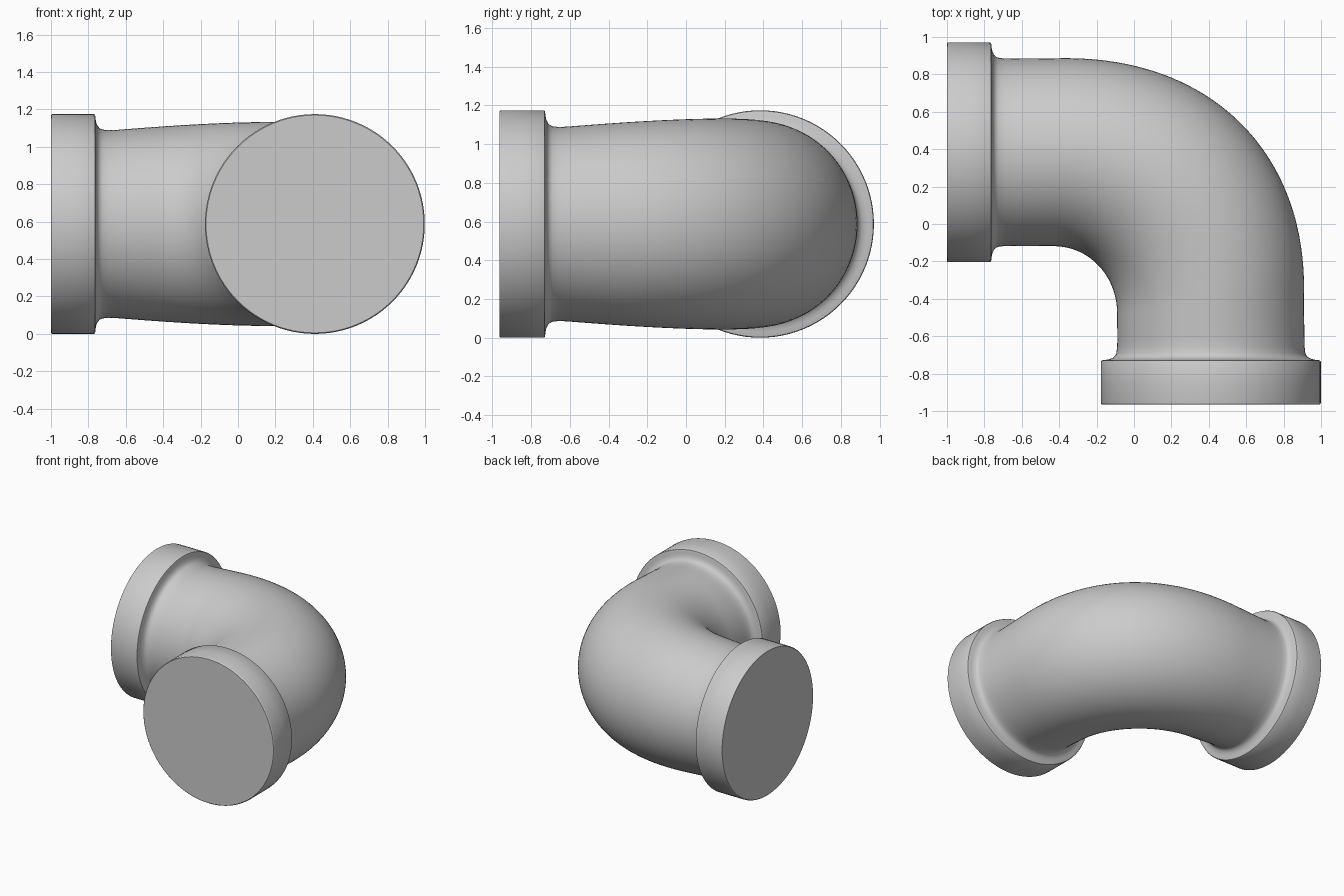
import bpy, bmesh, math
from mathutils import Vector

if "Cube" in bpy.data.objects:
    bpy.data.objects.remove(bpy.data.objects["Cube"])

SEG = 96
CZ = 0.5875                       # height of the pipe axis
AX, AY = 0.411, 0.3835            # axis of the front leg (x) and left leg (y)
R = 0.5

# collar and fillet profile: distance from the open end, radius
collar = [(0, 0.582), (0.004, 0.5865), (0.008, 0.5875), (0.12, 0.5875), (0.229, 0.5875),
          (0.235, 0.584), (0.237, 0.578), (0.239, 0.558), (0.243, 0.540),
          (0.250, 0.524), (0.260, 0.512), (0.275, 0.505), (0.31, R + 0.001)]


def bezier(a, d, k, t):
    """Quarter turn from heading +x at a to heading -y at d."""
    b = Vector((a.x + (d.x - a.x) * k, a.y))
    c = Vector((d.x, d.y + (a.y - d.y) * k))
    s = 1 - t
    return a * s**3 + b * 3 * s * s * t + c * 3 * s * t * t + d * t**3


# elbow: inner and outer silhouette curves, plus short straight runs
out_a, out_d = Vector((-0.36, AY + 0.503)), Vector((AX + 0.498, -0.34))
in_a, in_d = Vector((-0.43, AY - 0.502)), Vector((AX - 0.501, -0.48))
in_s, out_s = Vector((-0.69, AY - R)), Vector((-0.69, AY + R))
in_e, out_e = Vector((AX - R, -0.655)), Vector((AX + R, -0.655))
elbow = [(in_s.lerp(in_a, i / 6), out_s.lerp(out_a, i / 6)) for i in range(1, 6)]
elbow += [(bezier(in_a, in_d, 0.56, i / 40), bezier(out_a, out_d, 0.6, i / 40)) for i in range(41)]
elbow += [(in_d.lerp(in_e, i / 5), out_d.lerp(out_e, i / 5)) for i in range(1, 5)]

# half heights swell gently to the middle of the bend
mids = [(in_s + out_s) / 2] + [(a + b) / 2 for a, b in elbow] + [(in_e + out_e) / 2]
length = [0]
for p, q in zip(mids, mids[1:]):
    length.append(length[-1] + (q - p).length)
heights = [R + 0.045 * math.sin(math.pi * s / length[-1]) for s in length[1:-1]]

# all stations: inner point, outer point, half height
stations = [(Vector((-1 + d, AY - r)), Vector((-1 + d, AY + r)), r) for d, r in collar]
stations += [(a, b, h) for (a, b), h in zip(elbow, heights)]
stations += [(Vector((AX - r, -0.965 + d)), Vector((AX + r, -0.965 + d)), r)
             for d, r in reversed(collar)]

# loft elliptical rings through the stations and cap both ends
bm = bmesh.new()
rings = []
for a, b, h in stations:
    mid, half = (a + b) / 2, (b - a) / 2
    ring = []
    for i in range(SEG):
        ang = 2 * math.pi * i / SEG
        p = mid + half * math.cos(ang)
        ring.append(bm.verts.new((p.x, p.y, CZ + h * math.sin(ang))))
    rings.append(ring)
for r0, r1 in zip(rings, rings[1:]):
    for i in range(SEG):
        j = (i + 1) % SEG
        bm.faces.new((r0[i], r0[j], r1[j], r1[i]))
bm.faces.new(rings[0])
bm.faces.new(rings[-1])
bmesh.ops.recalc_face_normals(bm, faces=bm.faces)

mesh = bpy.data.meshes.new("pipe_elbow")
bm.to_mesh(mesh)
bm.free()
obj = bpy.data.objects.new("pipe_elbow", mesh)
bpy.context.collection.objects.link(obj)
bpy.context.view_layer.objects.active = obj
obj.select_set(True)
bpy.ops.object.shade_smooth_by_angle(angle=math.radians(35))
